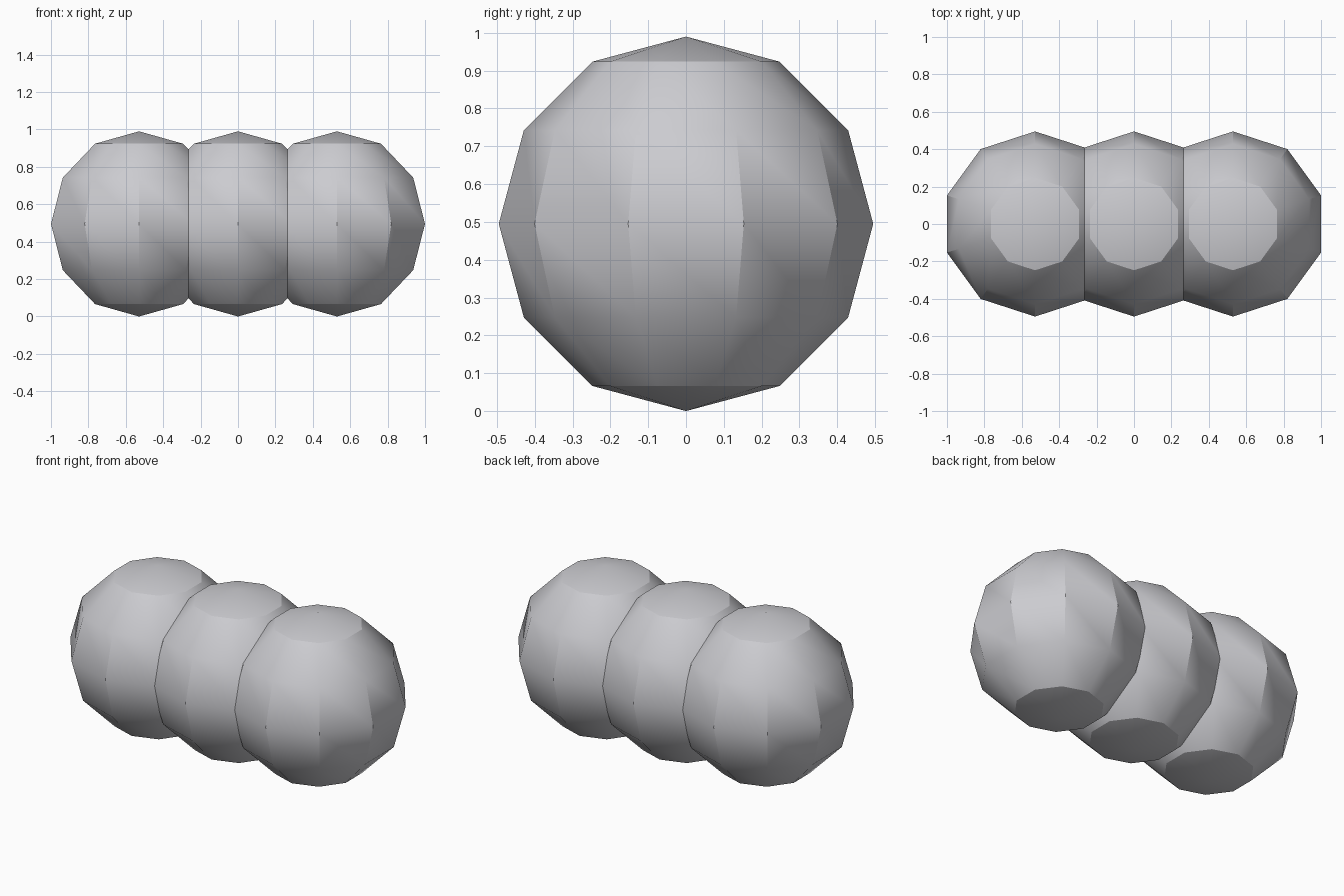
import bpy
import bmesh
from math import sin, cos, pi, radians
from mathutils import Vector

cube = bpy.data.objects.get("Cube")
if cube:
    bpy.data.objects.remove(cube, do_unlink=True)

RADIUS = 0.495
SPACING = 0.529
SEGMENTS = 10
RINGS = 6

# Single grey material
grey = bpy.data.materials.new("soft_grey")
grey.use_nodes = True
colour = (0.6, 0.6, 0.63, 1)
grey.diffuse_color = colour
grey.node_tree.nodes["Principled BSDF"].inputs["Base Color"].default_value = colour


def make_ball(name, x):
    """Low-poly ball: a half circle profile spun about the vertical axis."""
    bm = bmesh.new()
    angles = [pi * i / RINGS for i in range(RINGS + 1)]
    points = [bm.verts.new((0, RADIUS * sin(a), RADIUS * cos(a))) for a in angles]
    edges = [bm.edges.new(pair) for pair in zip(points, points[1:])]
    bmesh.ops.spin(bm, geom=points + edges, cent=(0, 0, 0), axis=(0, 0, 1),
                   angle=2 * pi, steps=SEGMENTS, use_merge=False)
    bmesh.ops.remove_doubles(bm, verts=bm.verts, dist=0.001)
    bmesh.ops.recalc_face_normals(bm, faces=bm.faces)
    mesh = bpy.data.meshes.new(name)
    bm.to_mesh(mesh)
    bm.free()
    mesh.materials.append(grey)
    ball = bpy.data.objects.new(name, mesh)
    ball.location = Vector((x, 0, RADIUS))
    bpy.context.collection.objects.link(ball)

    # Smooth the gentle edges, keep the cap rims and middle meridians sharp
    bpy.ops.object.select_all(action="DESELECT")
    ball.select_set(True)
    bpy.context.view_layer.objects.active = ball
    bpy.ops.object.shade_smooth_by_angle(angle=radians(30))


# Row of three overlapping balls
for name, step in (("right_ball", -1), ("middle_ball", 0), ("left_ball", 1)):
    make_ball(name, step * SPACING)
